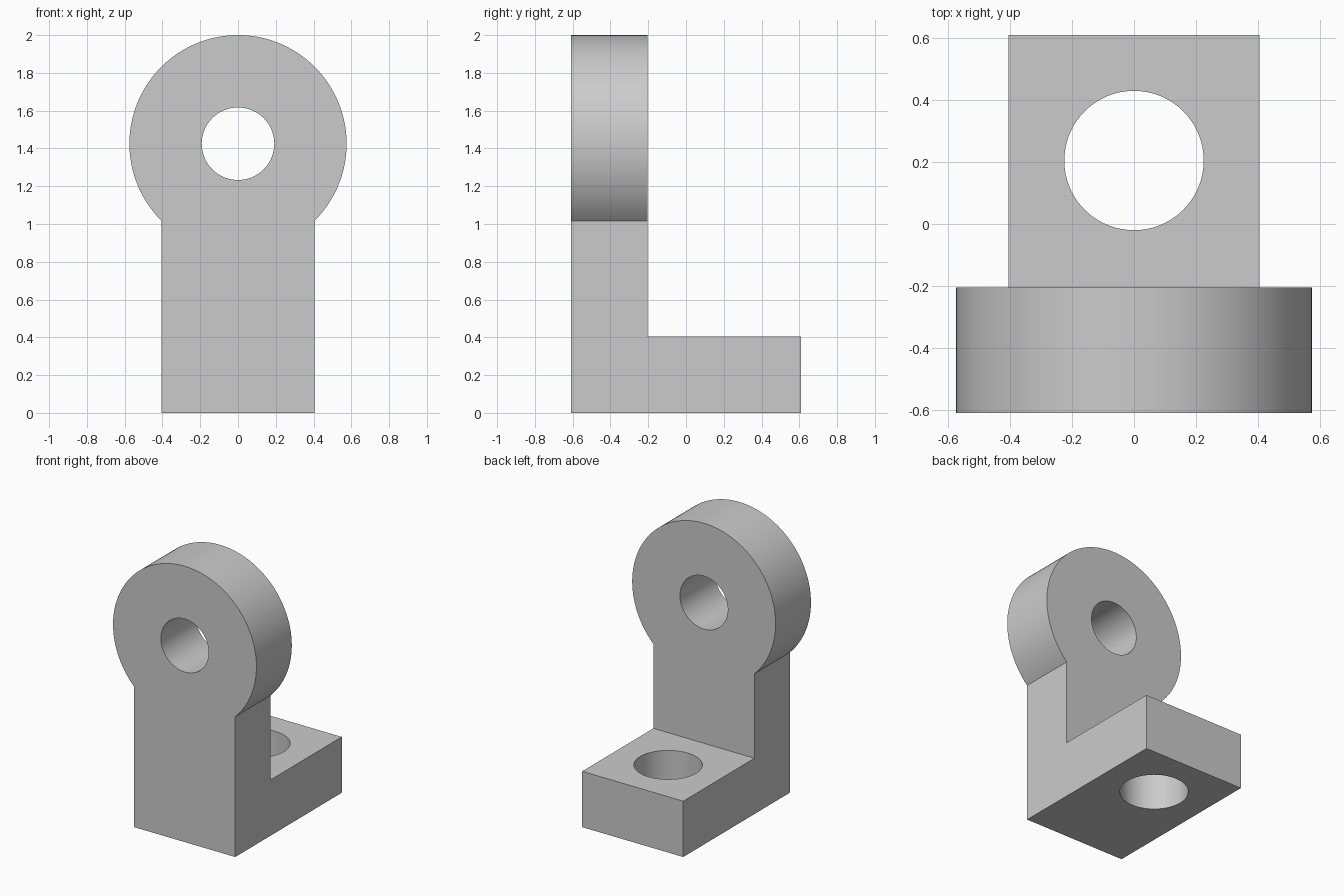
import bpy, bmesh, math
from mathutils import Matrix, Vector

cube = bpy.data.objects.get("Cube")
if cube:
    bpy.data.objects.remove(cube, do_unlink=True)

HALF_W = 0.405      # half width of the stem and foot
HALF_D = 0.61       # half depth of the whole bracket
THICK = 0.405       # thickness of the upright and the foot
EYE_Z, EYE_R = 1.425, 0.575
BACK_Y = THICK - HALF_D   # rear face of the upright

grey = bpy.data.materials.new("plain grey")
grey.use_nodes = True
colour = (0.6, 0.6, 0.6, 1)
grey.diffuse_color = colour
grey.node_tree.nodes["Principled BSDF"].inputs["Base Color"].default_value = colour


def make_object(name, bm):
    bmesh.ops.recalc_face_normals(bm, faces=bm.faces)
    mesh = bpy.data.meshes.new(name)
    bm.to_mesh(mesh)
    bm.free()
    mesh.materials.append(grey)
    obj = bpy.data.objects.new(name, mesh)
    bpy.context.collection.objects.link(obj)
    return obj


def bore(name, radius, centre, rotation):
    bm = bmesh.new()
    bmesh.ops.create_cone(bm, cap_ends=True, segments=96, radius1=radius, radius2=radius,
                          depth=1, matrix=Matrix.Translation(centre) @ rotation)
    return make_object(name, bm)


# Keyhole-shaped front outline, extruded through the full depth
start = -math.acos(HALF_W / EYE_R)
sweep = math.pi - 2 * start
steps = 108
outline = [(-HALF_W, 0), (HALF_W, 0)]
for i in range(steps + 1):
    a = start + sweep * i / steps
    outline.append((EYE_R * math.cos(a), EYE_Z + EYE_R * math.sin(a)))
bm = bmesh.new()
face = bm.faces.new([bm.verts.new((x, -HALF_D, z)) for x, z in outline])
extruded = bmesh.ops.extrude_face_region(bm, geom=[face], use_keep_orig=True)
moved = [g for g in extruded["geom"] if isinstance(g, bmesh.types.BMVert)]
bmesh.ops.translate(bm, vec=(0, 2 * HALF_D, 0), verts=moved)
bracket = make_object("angle_bracket", bm)

# Block that clears the space above the foot, behind the upright
bm = bmesh.new()
block = Matrix.Translation(Vector((0, BACK_Y + 1, THICK + 1))) @ Matrix.Scale(2, 4)
bmesh.ops.create_cube(bm, size=1, matrix=block)
cutters = [make_object("clearance_cutter", bm)]

# Holes through the eye and the foot
cutters.append(bore("eye_hole_cutter", 0.192, Vector((0, (BACK_Y - HALF_D) / 2, EYE_Z)),
                    Matrix.Rotation(math.pi / 2, 4, "X")))
cutters.append(bore("foot_hole_cutter", 0.225, Vector((0, 0.205, THICK / 2)), Matrix.Identity(4)))

# Apply the cuts
bpy.ops.object.select_all(action="DESELECT")
bpy.context.view_layer.objects.active = bracket
bracket.select_set(True)
for cutter in cutters:
    cutter.hide_render = True
    mod = bracket.modifiers.new(cutter.name, "BOOLEAN")
    mod.operation = "DIFFERENCE"
    mod.solver = "EXACT"
    mod.object = cutter
    bpy.ops.object.modifier_apply(modifier=mod.name)
    bpy.data.objects.remove(cutter, do_unlink=True)

bpy.ops.object.shade_smooth_by_angle(angle=math.radians(30))
